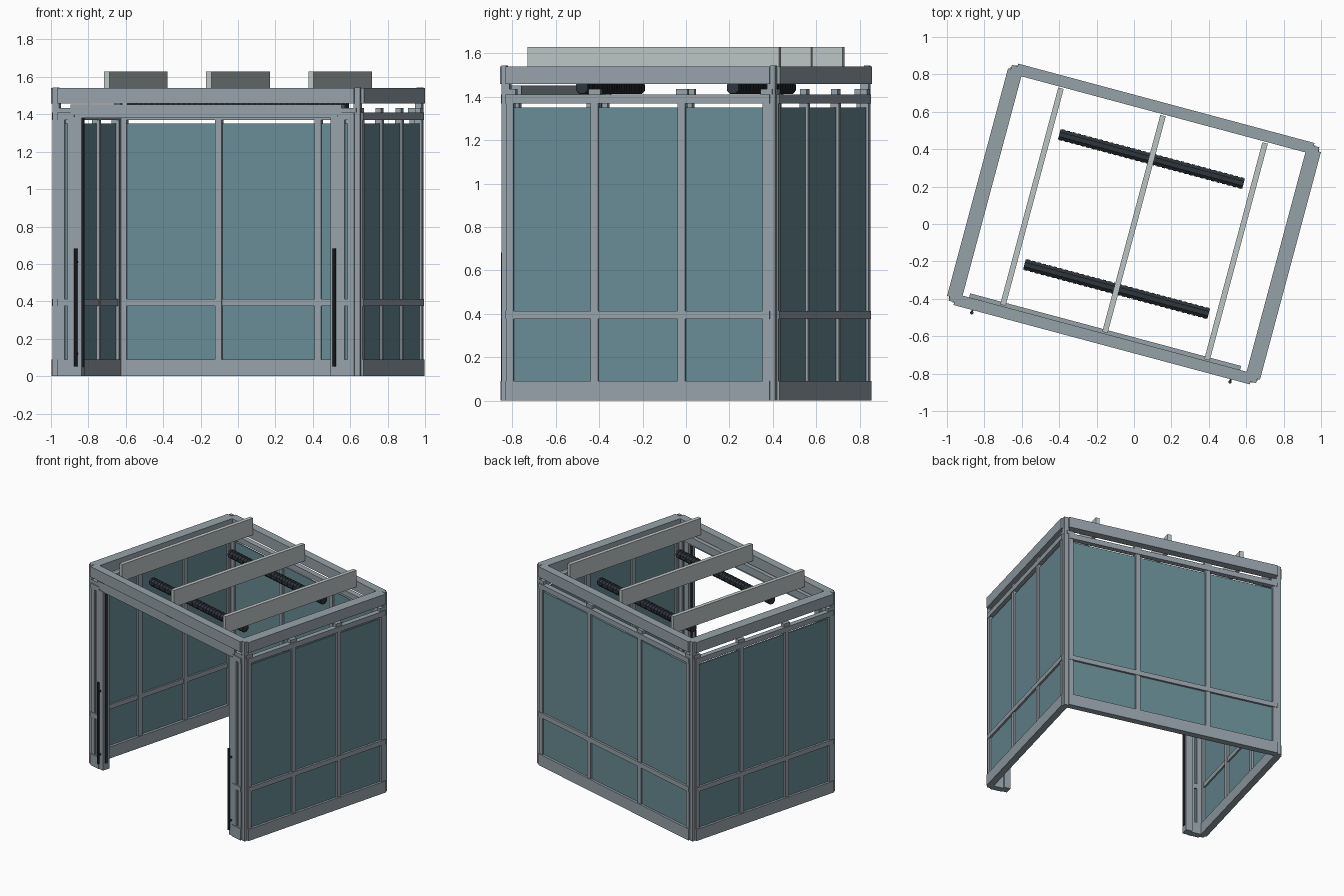
import bpy, bmesh, math
from mathutils import Matrix, Vector

if "Cube" in bpy.data.objects:
    bpy.data.objects.remove(bpy.data.objects["Cube"])

TURN = Matrix.Rotation(math.radians(-15), 4, 'Z')   # whole cabin is turned on the ground


def material(name, rgb):
    m = bpy.data.materials.new(name)
    m.diffuse_color = (*rgb, 1)
    m.use_nodes = True
    m.node_tree.nodes["Principled BSDF"].inputs["Base Color"].default_value = m.diffuse_color
    return m


METAL = material("grey metal", (0.30, 0.36, 0.395))
LIGHT = material("pale metal", (0.50, 0.55, 0.55))
GLASS = material("teal glass", (0.140, 0.262, 0.300))
DARK = material("dark metal", (0.027, 0.036, 0.044))


def finish(name, bm, mat):
    bm.transform(TURN)
    me = bpy.data.meshes.new(name)
    bm.to_mesh(me)
    bm.free()
    me.materials.append(mat)
    ob = bpy.data.objects.new(name, me)
    bpy.context.collection.objects.link(ob)
    return ob


def add_box(bm, x0, x1, y0, y1, z0, z1):
    size = Matrix.Diagonal((abs(x1 - x0), abs(y1 - y0), z1 - z0, 1))
    mid = Matrix.Translation(((x0 + x1) / 2, (y0 + y1) / 2, (z0 + z1) / 2))
    bmesh.ops.create_cube(bm, size=1, matrix=mid @ size)


def part(name, mat, boxes):
    bm = bmesh.new()
    for b in boxes:
        add_box(bm, *b)
    return finish(name, bm, mat)


def wall(name, place, half, cuts, centre=0.0):
    """Glazed wall; place(a0, a1, d0, d1) maps run and outward depth to x, y."""
    a0, a1 = centre - half, centre + half
    frame = [(*place(a0, a1, -0.050, 0.0), 0.0, 0.09),
             (*place(a0, a1, -0.042, -0.002), 0.375, 0.412),
             (*place(a0, a1, -0.042, -0.002), 1.37, 1.41)]
    posts = [a0 + 0.018] + cuts + [a1 - 0.018]
    for p in posts:
        frame.append((*place(p - 0.018, p + 0.018, -0.046, -0.006), 0.09, 1.37))
    for p in posts:                                   # stubs above the top rail
        frame.append((*place(p - 0.028, p + 0.028, -0.040, -0.010), 1.41, 1.435))
    part(name + "_frame", METAL, frame)
    panes = []
    for p, q in zip(posts, posts[1:]):
        for z0, z1 in ((0.09, 0.375), (0.412, 1.35)):
            panes.append((*place(p + 0.016, q - 0.016, -0.030, -0.018), z0, z1))
    part(name + "_glass", GLASS, panes)


# glazed walls
for s, side in ((1, "right"), (-1, "left")):
    wall(side + "_wall",
         lambda a, b, d, e, s=s: (s * (0.864 + d), s * (0.864 + e), a, b),
         0.63, [-0.208, 0.208])
    # narrow return panel beside the doorway
    wall(side + "_return",
         lambda a, b, d, e: (a, b, -0.666 - d, -0.666 - e),
         0.045, [], s * 0.775)
wall("back_wall", lambda a, b, d, e: (a, b, 0.666 + d, 0.666 + e), 0.82, [-0.275, 0.275])

# corner posts, stepped in from the wall faces
part("corner_posts", METAL, [
    (sx * 0.815, sx * 0.851, sy * 0.615, sy * 0.653, 0.0, 1.46)
    for sx in (-1, 1) for sy in (-1, 1)])

# roof ring with stepped corners
ring = [(sx * 0.786, sx * 0.866, -0.63, 0.63, 1.458, 1.54) for sx in (-1, 1)]
ring += [(-0.786, 0.786, sy * 0.607, sy * 0.668, 1.458, 1.54) for sy in (-1, 1)]
ring += [(sx * 0.786, sx * 0.82, sy * 0.63, sy * 0.668, 1.458, 1.54)
         for sx in (-1, 1) for sy in (-1, 1)]
ring += [(sx * 0.82, sx * 0.851, sy * 0.63, sy * 0.653, 1.452, 1.543)
         for sx in (-1, 1) for sy in (-1, 1)]
part("roof_ring", METAL, ring)

# rafters
part("rafters", LIGHT, [(x - 0.015, x + 0.015, -0.60, 0.60, 1.50, 1.63)
                        for x in (-0.565, 0.0, 0.565)])

# doorway: header rail, jambs and pull handles
part("door_header", METAL, [(-0.75, 0.75, -0.660, -0.585, 1.395, 1.452),
                            (-0.735, 0.735, -0.654, -0.595, 1.38, 1.395)])
part("door_jambs", METAL, [(s * 0.690, s * 0.738, -0.660, -0.60, 0.0, 1.385) for s in (-1, 1)])
part("jamb_seals", DARK, [(s * 0.684, s * 0.690, -0.640, -0.62, 0.05, 1.38) for s in (-1, 1)])
bm = bmesh.new()
for s in (-1, 1):
    bmesh.ops.create_cone(bm, cap_ends=True, segments=10, radius1=0.009, radius2=0.009,
                          depth=0.63, matrix=Matrix.Translation((s * 0.715, -0.683, 0.367)))
    for z in (0.12, 0.61):
        add_box(bm, s * 0.710, s * 0.720, -0.683, -0.655, z - 0.006, z + 0.006)
finish("door_handles", bm, DARK)

# ceiling heaters: eight-sided tubes with fins
for sy, end in ((1, "back"), (-1, "front")):
    bm = bmesh.new()
    lie = Matrix.Translation((0, sy * 0.36, 1.442)) @ Matrix.Rotation(math.pi / 2, 4, 'Y')
    octagon = Matrix.Rotation(math.pi / 8, 4, 'Z')
    bmesh.ops.create_cone(bm, cap_ends=True, segments=8, radius1=0.030, radius2=0.030,
                          depth=1.02, matrix=lie @ octagon)
    for i in range(34):
        x = -0.495 + i * 0.03
        shift = Matrix.Translation(Vector((x, 0, 0)))
        bmesh.ops.create_cone(bm, cap_ends=True, segments=8, radius1=0.033, radius2=0.033,
                              depth=0.016, matrix=shift @ lie @ octagon)
    finish(end + "_heater", bm, DARK)
